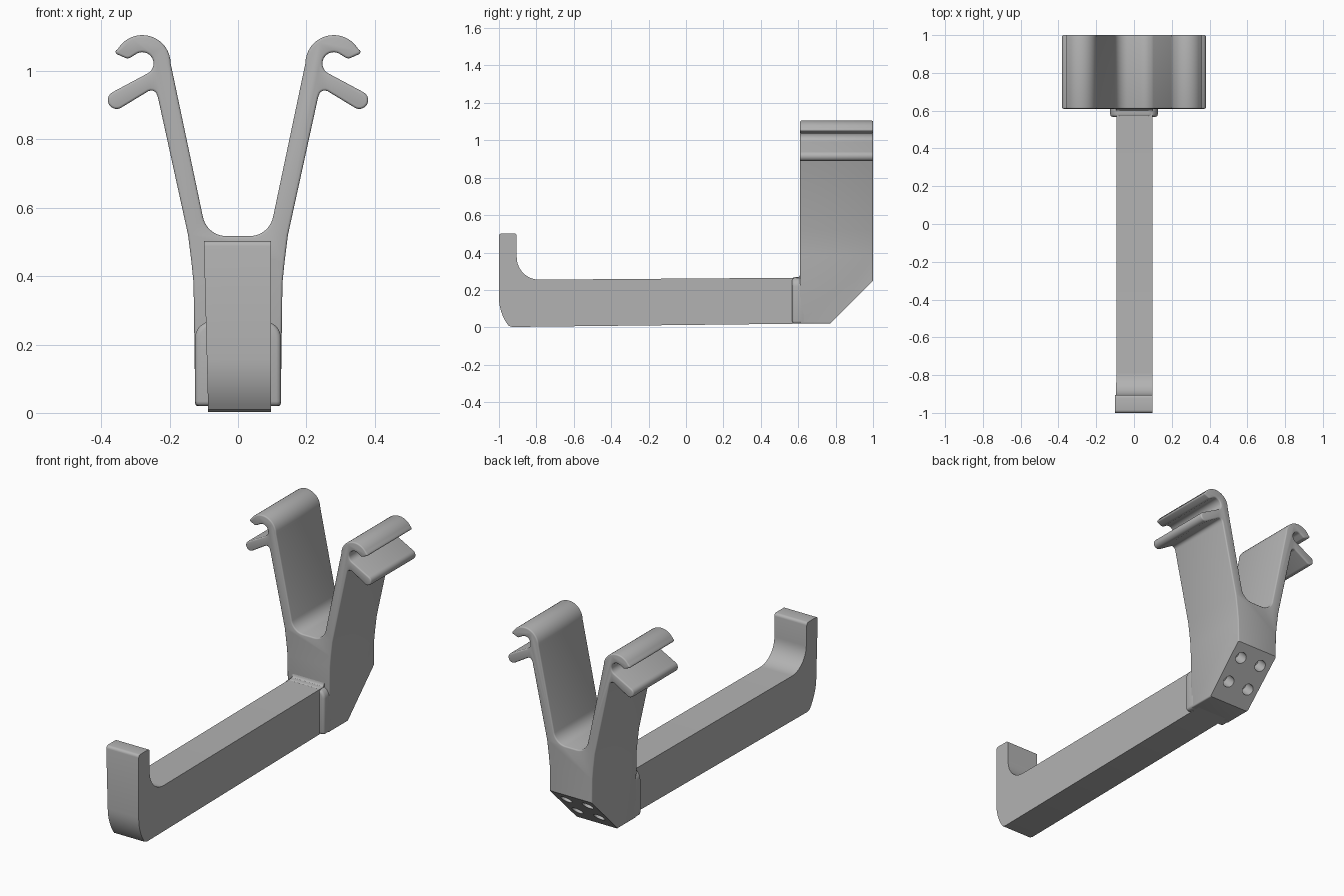
import bpy, bmesh
from math import sin, cos, radians
from mathutils import Matrix, Vector

if "Cube" in bpy.data.objects:
    bpy.data.objects.remove(bpy.data.objects["Cube"])

grey = bpy.data.materials.new("plain grey")
grey.use_nodes = True
colour = (0.45, 0.45, 0.45, 1)
grey.diffuse_color = colour
grey.node_tree.nodes["Principled BSDF"].inputs["Base Color"].default_value = colour


def arc(cx, cy, r, start, end, n=10):
    """Points along a circular arc, angles in degrees."""
    angles = [radians(start + (end - start) * i / n) for i in range(n + 1)]
    return [(cx + r * cos(a), cy + r * sin(a)) for a in angles]


def extrude(name, points, axis, low, high):
    """Prism from a flat profile: (y, z) along x, or (x, z) along y."""
    place = (lambda p, d: (d, p[0], p[1])) if axis == "x" else (lambda p, d: (p[0], d, p[1]))
    bm = bmesh.new()
    face = bm.faces.new([bm.verts.new(place(p, low)) for p in points])
    made = bmesh.ops.extrude_face_region(bm, geom=[face])["geom"]
    shift = Vector(place((0, 0), high - low))
    bmesh.ops.translate(bm, vec=shift, verts=[v for v in made if isinstance(v, bmesh.types.BMVert)])
    bmesh.ops.recalc_face_normals(bm, faces=bm.faces)
    return finish(name, bm)


def finish(name, bm):
    mesh = bpy.data.meshes.new(name)
    bm.to_mesh(mesh)
    bm.free()
    mesh.materials.append(grey)
    obj = bpy.data.objects.new(name, mesh)
    bpy.context.collection.objects.link(obj)
    return obj


def activate(obj):
    bpy.ops.object.select_all(action="DESELECT")
    obj.select_set(True)
    bpy.context.view_layer.objects.active = obj


def soften(obj, width):
    activate(obj)
    mod = obj.modifiers.new("rounded edges", "BEVEL")
    mod.width, mod.segments = width, 3
    mod.limit_method, mod.angle_limit = "ANGLE", radians(50)
    bpy.ops.object.modifier_apply(modifier=mod.name)


def cut(obj, cutter):
    activate(obj)
    mod = obj.modifiers.new("cut", "BOOLEAN")
    mod.operation, mod.solver, mod.object = "DIFFERENCE", "EXACT", cutter
    bpy.ops.object.modifier_apply(modifier=mod.name)
    bpy.data.objects.remove(cutter)


def smooth(obj):
    activate(obj)
    bpy.ops.object.shade_smooth_by_angle(angle=radians(32))


# Long bar with an upturned, rounded toe
bar_profile = (
    arc(-0.985, 0.488, 0.015, 180, 90, 4)
    + arc(-0.92, 0.488, 0.015, 90, 0, 4)
    + arc(-0.785, 0.375, 0.12, 180, 270, 12)
    + [(0.58, 0.265)] + arc(0.59, 0.285, 0.02, 270, 360, 4)
    + [(0.64, 0.285), (0.64, 0.02), (-0.93, 0.002)]
    + arc(-0.75, 0.16, 0.25, 217, 180, 8)
)
bar = extrude("hook_bar", bar_profile, "x", -0.097, 0.097)
for v in bar.data.vertices:
    if v.co.x < 0:
        v.co.x += 0.01 - 0.026 * v.co.z
smooth(bar)

# Forked bracket: one half outline from the base to the middle of the fork
half = (
    [(0.125, 0.02), (0.13, 0.38), (0.136, 0.44), (0.146, 0.52), (0.234, 0.922)]
    + arc(0.254, 0.925, 0.018, 168, 62, 5)
    + arc(0.355, 0.915, 0.026, -118, 62, 10)
    + arc(0.28, 1.022, 0.033, 242, 62, 14)
    + arc(0.323, 1.055, 0.018, 242, 290, 3)
    + arc(0.35, 1.056, 0.008, -70, 30, 4)
    + arc(0.28, 1.022, 0.083, 32, 180, 16)
    + arc(0.034, 0.587, 0.07, -12, -90, 10)
)
outline = half + [(-x, z) for x, z in reversed(half)]
bracket = extrude("forked_bracket", outline, "y", 0.61, 1.0)
soften(bracket, 0.007)

# Sloped lower back of the bracket
cut(bracket, extrude("slope_cutter", [(0.77, 0.02), (0.67, -0.08), (1.2, -0.08), (1.2, 0.45)],
                     "x", -0.5, 0.5))

# Four screw holes square to the slope
for side in (-1, 1):
    for step in (-0.07, 0.07):
        along = (step + 0.015) * cos(radians(45))
        bm = bmesh.new()
        bmesh.ops.create_cone(bm, cap_ends=True, segments=24, radius1=0.031, radius2=0.031, depth=0.16)
        move = Matrix.Translation((side * 0.065, 0.885 + along, 0.135 + along))
        bm.transform(move @ Matrix.Rotation(radians(45), 4, "X"))
        cut(bracket, finish("hole_cutter", bm))
smooth(bracket)

# Rounded collar where the bar meets the bracket
collar_half = [(0.126, 0.02)] + arc(0.076, 0.218, 0.05, 0, 90, 8)
collar = extrude("bar_collar", collar_half + [(-x, z) for x, z in reversed(collar_half)],
                 "y", 0.567, 0.64)
soften(collar, 0.014)
smooth(collar)
